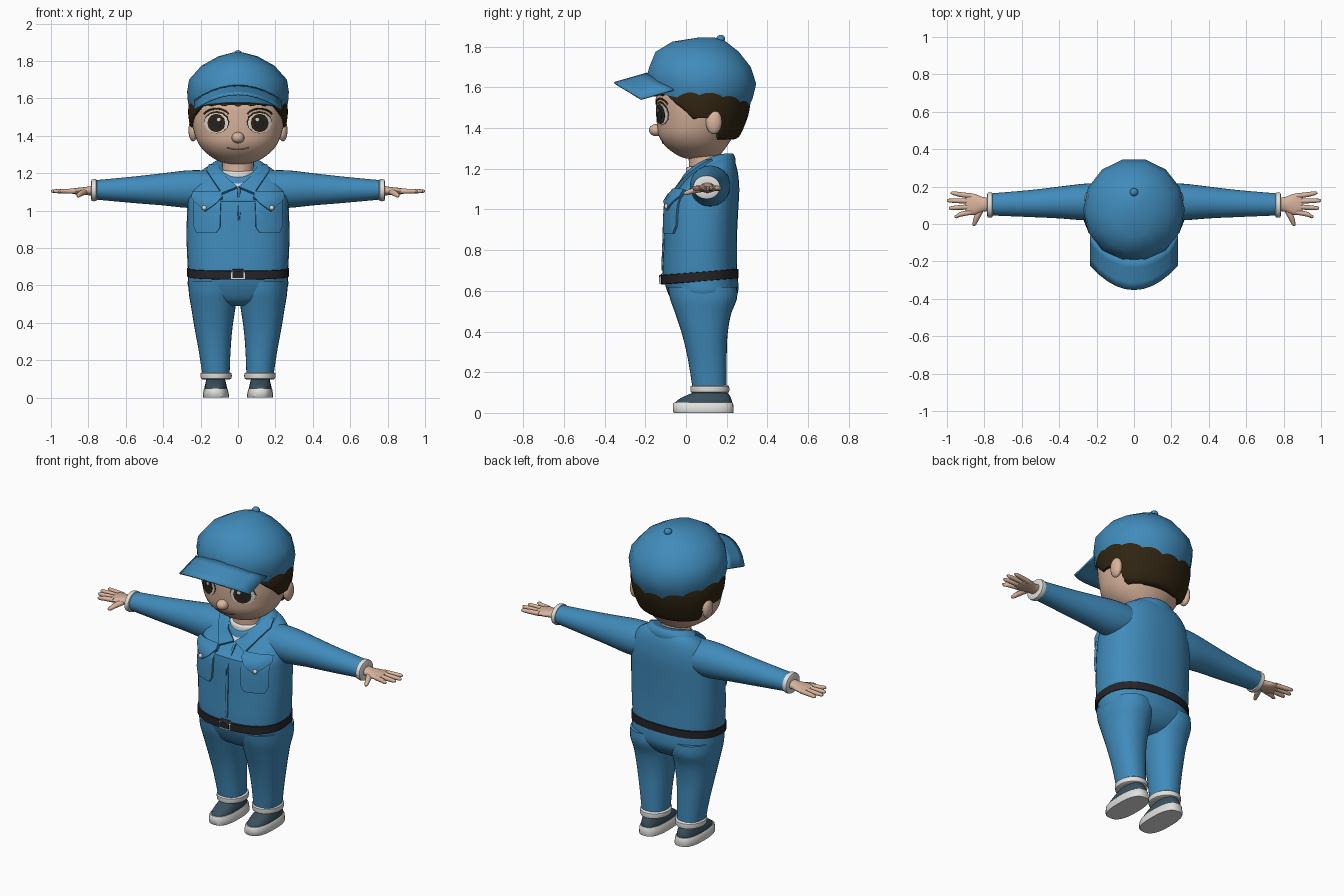
import bpy, bmesh, math
from mathutils import Vector
from mathutils.bvhtree import BVHTree

if "Cube" in bpy.data.objects:
    bpy.data.objects.remove(bpy.data.objects["Cube"])


def material(name, *rgb):
    m = bpy.data.materials.new(name)
    m.use_nodes = True
    m.diffuse_color = (*rgb, 1)
    bsdf = m.node_tree.nodes["Principled BSDF"]
    bsdf.inputs["Base Color"].default_value = (*rgb, 1)
    bsdf.inputs["Roughness"].default_value = 0.8
    return m


BLUE = material("blue cloth", 0.052, 0.26, 0.5)
SKIN = material("skin", 0.7, 0.46, 0.34)
HAIR = material("dark brown hair", 0.03, 0.018, 0.006)
WHITE = material("off white", 0.75, 0.75, 0.74)
BLACK = material("belt black", 0.018, 0.018, 0.022)
SLATE = material("slate shoe", 0.042, 0.08, 0.11)
LIP = material("lip brown", 0.3, 0.14, 0.1)
IRIS = material("iris brown", 0.035, 0.018, 0.006)
trees, made = {}, []


def finish(name, data, mat, mirror):
    ob = bpy.data.objects.new(name, data)
    bpy.context.collection.objects.link(ob)
    data.materials.append(mat)
    if mirror:
        ob.modifiers.new("mirror", 'MIRROR')
    if data.id_type == 'MESH':
        made.append(ob)
    return ob


def from_bm(name, bm, mat, mirror):
    bmesh.ops.recalc_face_normals(bm, faces=bm.faces)
    trees[name] = BVHTree.FromBMesh(bm)
    mesh = bpy.data.meshes.new(name)
    bm.to_mesh(mesh)
    bm.free()
    return finish(name, mesh, mat, mirror)


def smooth_rows(rows, steps):
    # Catmull-Rom interpolation between section rows
    out = []
    for i in range(len(rows) - 1):
        a, b, c, d = rows[max(i - 1, 0)], rows[i], rows[i + 1], rows[min(i + 2, len(rows) - 1)]
        for k in range(steps):
            t = k / steps
            out.append([0.5 * (2 * q + (r - p) * t + (2 * p - 5 * q + 4 * r - s) * t * t
                               + (3 * q - p - 3 * r + s) * t ** 3) for p, q, r, s in zip(a, b, c, d)])
    return out + [list(rows[-1])]


def loft(name, rows, mat, axis="z", n=32, power=2.0, steps=4, mirror=False, shape=None):
    # Each row: position on the axis, then low and high bounds on the other two axes
    bm, rings = bmesh.new(), []
    for t, a0, a1, b0, b1 in smooth_rows(rows, steps):
        ring = []
        for k in range(n):
            ang = math.tau * k / n
            c, s = math.cos(ang), math.sin(ang)
            a = (a0 + a1) / 2 + (a1 - a0) / 2 * math.copysign(abs(c) ** (2 / power), c)
            b = (b0 + b1) / 2 + (b1 - b0) / 2 * math.copysign(abs(s) ** (2 / power), s)
            v = Vector({"z": (a, b, t), "x": (t, a, b), "y": (a, t, b)}[axis])
            if shape:
                v.z = shape(v)
            ring.append(bm.verts.new(v))
        rings.append(ring)
    for r, q in zip(rings, rings[1:]):
        for k in range(n):
            bm.faces.new((r[k], r[(k + 1) % n], q[(k + 1) % n], q[k]))
    bm.faces.new(rings[0])
    bm.faces.new(rings[-1])
    return from_bm(name, bm, mat, mirror)


def project(body, x, z):
    hit = trees[body].ray_cast(Vector((x, -2, z)), Vector((0, 1, 0)))
    if hit[0] is None:
        hit = trees[body].find_nearest(Vector((x, -0.1, z)))
    return hit[0], hit[1]


def plate(name, outline, body, thick, mat, mirror=True):
    # Flat outline in x and z, wrapped on the front of a body
    pts = []
    for p, q in zip(outline, outline[1:] + outline[:1]):
        pts += [Vector(p).lerp(Vector(q), k / 3) for k in range(3)]
    mid = sum(pts, Vector((0, 0))) / len(pts)
    bm, rings = bmesh.new(), []
    for scale, lift in ((1, -0.006), (1, thick), (0.75, thick), (0.5, thick), (0.25, thick)):
        ring = []
        for p in pts:
            loc, nor = project(body, *mid.lerp(p, scale))
            ring.append(bm.verts.new(loc + nor * lift))
        rings.append(ring)
    n = len(pts)
    for r, q in zip(rings, rings[1:]):
        for k in range(n):
            bm.faces.new((r[k], r[(k + 1) % n], q[(k + 1) % n], q[k]))
    bm.faces.new(rings[-1])
    return from_bm(name, bm, mat, mirror)


def oval(x, z, rx, rz, n=12):
    return [(x + rx * math.cos(math.tau * k / n), z + rz * math.sin(math.tau * k / n)) for k in range(n)]


def line(name, pts, body, radius, mat, mirror=True):
    cu = bpy.data.curves.new(name, 'CURVE')
    cu.dimensions, cu.bevel_depth, cu.bevel_resolution = '3D', radius, 1
    sp = cu.splines.new('POLY')
    sp.points.add(len(pts) - 1)
    for p, (x, z) in zip(sp.points, pts):
        p.co = (*project(body, x, z)[0], 1)
    return finish(name, cu, mat, mirror)


def ball(name, loc, size, mat, mirror=False):
    bm = bmesh.new()
    bmesh.ops.create_uvsphere(bm, u_segments=16, v_segments=10, radius=1)
    for v in bm.verts:
        v.co = Vector(loc) + v.co * Vector(size)
    return from_bm(name, bm, mat, mirror)


# Jacket, with the neck opening dropped at the front
def neckline(v):
    f = min(max((v.z - 1.05) / 0.2, 0), 1)
    return v.z - 2 * f * max(0.22 - v.y, 0) ** 2

loft("jacket", [(.66, -.265, .265, -.115, .25), (.72, -.27, .27, -.115, .25), (.85, -.275, .275, -.11, .25),
                (1.0, -.272, .272, -.105, .257), (1.1, -.262, .262, -.09, .262), (1.18, -.235, .235, -.06, .255),
                (1.235, -.185, .185, -.02, .24), (1.262, -.12, .12, .0, .22)], BLUE, power=2.4, shape=neckline)
loft("collar_band", [(1.225, -.17, .17, -.02, .243), (1.25, -.16, .16, -.018, .243), (1.275, -.125, .125, -.005, .23),
                     (1.272, -.105, .105, .005, .21)], BLUE, shape=neckline)
loft("sleeve", [(.16, .02, .22, 1.02, 1.215), (.27, .02, .215, 1.015, 1.215), (.4, .03, .2, 1.028, 1.2),
                (.55, .037, .182, 1.04, 1.183), (.77, .046, .163, 1.06, 1.162)], BLUE, "x", mirror=True)
loft("sleeve_cuff", [(.755, .05, .155, 1.065, 1.155), (.758, .036, .167, 1.052, 1.168), (.782, .036, .167, 1.052, 1.166),
                     (.787, .06, .145, 1.075, 1.145)], WHITE, "x", mirror=True, steps=2)
plate("undershirt", [(-.06, 1.17), (0, 1.115), (.06, 1.17), (0, 1.19)], "jacket", .005, WHITE, False)
plate("collar_flap", [(.003, 1.12), (.085, 1.085), (.165, 1.205), (.15, 1.235), (.11, 1.23), (.06, 1.17)],
      "jacket", .016, BLUE)
plate("front_placket", [(-.002, .7), (.012, .7), (.012, 1.12), (-.002, 1.12)], "jacket", .006, BLUE, False)
plate("chest_pocket", [(.09, 1.07), (.23, 1.07), (.232, .92), (.215, .882), (.115, .882), (.095, .91)],
      "jacket", .012, BLUE)
plate("pocket_flap", [(.085, 1.09), (.232, 1.09), (.234, 1.06), (.168, .995), (.083, 1.06)], "jacket", .022, BLUE)
loc, nor = project("jacket", .17, 1.013)
ball("pocket_button", loc + nor * .024, (.013, .01, .013), WHITE, True)

# Trousers, belt and buckle
loft("trouser_seat", [(.49, -.1, .1, .0, .16), (.52, -.2, .2, -.05, .21), (.58, -.262, .262, -.085, .252),
                      (.64, -.268, .268, -.105, .257), (.69, -.265, .265, -.11, .25)], BLUE, power=2.3)
loft("trouser_leg", [(.12, .045, .19, .032, .2), (.25, .04, .21, .012, .2), (.37, .03, .232, -.015, .203),
                     (.48, .014, .25, -.05, .22), (.56, .003, .263, -.078, .25), (.62, .01, .262, -.09, .25)],
     BLUE, power=2.2, mirror=True)
loft("trouser_cuff", [(.098, .05, .185, .04, .195), (.102, .036, .198, .024, .212), (.13, .034, .2, .022, .212),
                      (.137, .05, .185, .035, .2)], WHITE, mirror=True, steps=2)
loft("belt", [(.646, -.264, .264, -.11, .25), (.648, -.272, .272, -.124, .258), (.692, -.272, .272, -.124, .258),
              (.694, -.264, .264, -.11, .25)], BLACK, power=2.4, steps=1, shape=lambda v: v.z + .08 * (v.y - .07))
for label, w, h, lift, mat in (("buckle_frame", .037, .026, .007, WHITE), ("buckle_centre", .03, .019, .009, BLACK)):
    plate(label, [(-w, .66 - h), (w, .66 - h), (w, .66 + h), (-w, .66 + h)], "belt", lift, mat, False)

# Shoes
loft("shoe_sole", [(.0, .053, .182, -.055, .23), (.005, .047, .188, -.064, .234), (.045, .055, .183, -.064, .232),
                   (.05, .06, .175, -.055, .225)], WHITE, power=2.6, steps=2, mirror=True)
loft("shoe_upper", [(.04, .06, .178, -.055, .225), (.06, .06, .178, -.045, .225), (.085, .066, .172, .0, .215),
                    (.105, .07, .168, .05, .2)], SLATE, power=2.4, mirror=True)

# Hands
loft("palm", [(.77, .07, .14, 1.08, 1.135), (.81, .065, .145, 1.083, 1.127), (.85, .05, .16, 1.085, 1.123),
              (.885, .05, .165, 1.09, 1.118), (.9, .06, .155, 1.095, 1.113)], SKIN, "x", n=20, mirror=True)
for label, y, tip, reach in (("index", .063, .04, .96), ("middle", .092, .085, .99),
                             ("ring", .122, .125, 1.0), ("little", .15, .165, .98)):
    rows = []
    for x, cy, r in ((.87, y, .014), (.93, (y + tip) / 2, .013), (reach - .012, tip, .01), (reach, tip, .004)):
        rows.append((x, cy - r, cy + r, 1.104 - r, 1.104 + r))
    loft(label + "_finger", rows, SKIN, "x", n=10, steps=2, mirror=True)
loft("thumb", [(-.01, .852, .86, 1.076, 1.084), (.0, .842, .864, 1.07, 1.092), (.04, .82, .855, 1.078, 1.108),
               (.08, .8, .84, 1.085, 1.115)], SKIN, "y", n=10, steps=3, mirror=True)

# Neck and head
loft("neck", [(1.12, -.095, .095, .015, .18), (1.2, -.085, .085, .015, .175), (1.32, -.085, .085, .01, .17)], SKIN)
loft("shirt_neck", [(1.13, -.105, .105, .0, .19), (1.205, -.1, .1, .0, .185), (1.215, -.088, .088, .012, .178)],
     WHITE, shape=lambda v: v.z + .15 * (v.y - .05))
loft("head", [(1.25, -.05, .05, .0, .12), (1.268, -.11, .11, -.045, .165), (1.31, -.172, .172, -.1, .2),
              (1.36, -.212, .212, -.133, .232), (1.42, -.235, .235, -.143, .262), (1.5, -.25, .25, -.148, .28),
              (1.58, -.245, .245, -.143, .28), (1.68, -.19, .19, -.09, .24)], SKIN, n=48, power=2.1)
ball("nose", (0, -.146, 1.39), (.034, .036, .03), SKIN)
ball("ear", (.24, .137, 1.43), (.025, .04, .06), SKIN, True)
line("mouth", [(k * .015, 1.326 + .0007 * k * k) for k in range(-4, 5)], "head", .0035, LIP, False)

# Eyes
plate("eye_rim", oval(.114, 1.473, .068, .06), "head", .001, HAIR)
plate("eye_white", oval(.115, 1.469, .064, .054), "head", .004, WHITE)
plate("iris", oval(.114, 1.469, .046, .049), "head", .006, IRIS)
plate("pupil", oval(.114, 1.469, .027, .03), "head", .008, BLACK)
plate("eye_glint", oval(.1, 1.487, .009, .009), "head", .0095, WHITE)
line("eyebrow", [(.115 + .07 * math.cos(a), 1.5 + .045 * math.sin(a))
                 for a in (math.pi * (.12 + .095 * k) for k in range(9))], "head", .005, HAIR)


# Hair, its lower edge raised over the face and ears
def hairline(v):
    if v.y > .15:
        low = 1.345
    elif v.y > .04:
        low = 1.45
    else:
        low = 1.43 + min(max((.04 - v.y) / .13, 0), 1) * .125
    return max(v.z, low + .012 * abs(math.sin(v.x * 45)) * (v.y < .04))

loft("hair", [(1.342, -.17, .17, .03, .235), (1.36, -.205, .205, -.02, .262), (1.41, -.243, .243, -.12, .287),
              (1.48, -.262, .262, -.155, .31), (1.56, -.264, .264, -.163, .315), (1.67, -.23, .23, -.13, .28)],
     HAIR, n=64, steps=5, shape=hairline)

# Cap crown, sloped down to the back
loft("cap_crown", [(1.48, -.255, .255, -.185, .305), (1.55, -.268, .268, -.195, .335), (1.62, -.272, .272, -.2, .352),
                   (1.7, -.262, .262, -.187, .325), (1.775, -.195, .195, -.155, .265), (1.825, -.105, .105, -.07, .2),
                   (1.845, -.03, .03, .06, .14)], BLUE, n=14, steps=1,
     shape=lambda v: v.z + .2 * (.31 - v.y) * min(max(1 - (v.z - 1.48) / .2, 0), 1))
ball("cap_button", (0, .17, 1.838), (.022, .022, .02), BLUE)

# Cap brim, a curved sheet
bm = bmesh.new()
bmesh.ops.create_grid(bm, x_segments=10, y_segments=4, size=1)
for v in bm.verts:
    u, t = v.co.x, (v.co.y + 1) / 2
    inner = .085 - .275 * math.sqrt(1 - .72 * u * u)
    outer = -.352 + .13 * u * u
    v.co = (.232 * u, inner + (outer - inner) * t, 1.668 - .08 * u * u - .046 * t)
brim = from_bm("cap_brim", bm, BLUE, False)
solid = brim.modifiers.new("thickness", 'SOLIDIFY')
solid.thickness = .01
solid.offset = 0

# Smooth shading with sharp edges kept
bpy.ops.object.select_all(action='DESELECT')
for ob in made:
    ob.select_set(True)
bpy.context.view_layer.objects.active = made[0]
bpy.ops.object.shade_smooth_by_angle(angle=math.radians(40))
